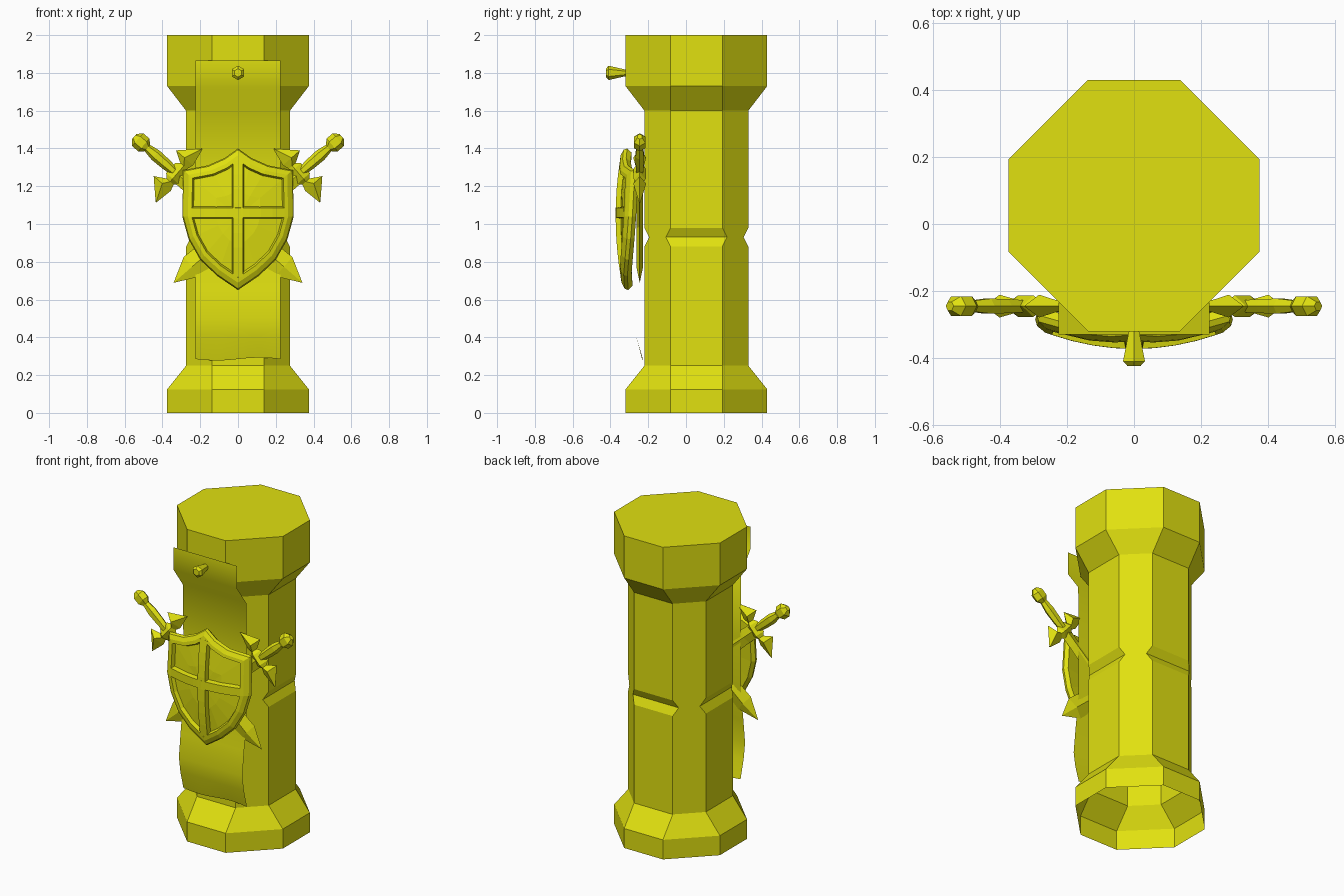
import bpy, bmesh, math
from mathutils import Matrix, Vector

cube = bpy.data.objects.get("Cube")
if cube:
    bpy.data.objects.remove(cube, do_unlink=True)

YELLOW = (0.75, 0.75, 0.005, 1)
mat = bpy.data.materials.new("yellow")
mat.use_nodes = True
mat.diffuse_color = YELLOW
mat.node_tree.nodes["Principled BSDF"].inputs["Base Color"].default_value = YELLOW


def make(name, rings, closed=True, cap_start=True, cap_end=True, smooth=False,
         matrix=Matrix(), recalc=True):
    """Skin a list of equal-length point rings into a mesh object."""
    bm = bmesh.new()
    rows = [[bm.verts.new(matrix @ Vector(p)) for p in ring] for ring in rings]
    n = len(rows[0])
    for a, b in zip(rows, rows[1:]):
        for i in range(n if closed else n - 1):
            j = (i + 1) % n
            bm.faces.new((a[i], a[j], b[j], b[i]))
    if cap_start:
        bm.faces.new(rows[0][::-1])
    if cap_end:
        bm.faces.new(rows[-1])
    if recalc:
        bmesh.ops.remove_doubles(bm, verts=bm.verts, dist=0.0005)
        bmesh.ops.recalc_face_normals(bm, faces=bm.faces)
    for f in bm.faces:
        f.smooth = smooth
    me = bpy.data.meshes.new(name)
    bm.to_mesh(me)
    bm.free()
    me.materials.append(mat)
    ob = bpy.data.objects.new(name, me)
    bpy.context.collection.objects.link(ob)
    return ob


def spindle(name, stations, sides, matrix):
    """Rings along local z from (position, half width, half depth, shift)."""
    rings = []
    for t, w, d, *s in stations:
        off = s[0] if s else 0
        rings.append([(off + w * math.cos(2 * math.pi * i / sides),
                       d * math.sin(2 * math.pi * i / sides), t)
                      for i in range(sides)])
    return make(name, rings, matrix=matrix)


# Eight-sided column, open underneath, with notches on its four main sides
def octagon(z, r, c):
    pts = [(c, -r), (r, -c), (r, c), (c, r), (-c, r), (-r, c), (-r, -c), (-c, -r)]
    return [(x, y + 0.055, z) for x, y in pts]


WIDE, SLIM, NOTCH = (0.375, 0.137), (0.275, 0.137), (0.25, 0.162)
levels = [(0, WIDE), (0.125, WIDE), (0.25, SLIM), (0.88, SLIM), (0.93, NOTCH),
          (0.98, SLIM), (1.6, SLIM), (1.73, WIDE), (2, WIDE)]
make("column", [octagon(z, *size) for z, size in levels], cap_start=False)

# Hanging cloth banner
drape = [(1.865, -0.33), (1.72, -0.33), (1.59, -0.236), (1.2, -0.232),
         (0.85, -0.235), (0.65, -0.26), (0.5, -0.277), (0.4, -0.262), (0.285, -0.231)]
cols = [-0.225 + 0.45 * i / 8 for i in range(9)]
make("banner", [[(x, y, z + (0.008 * math.sin(14 * x) if z < 0.3 else 0)) for x in cols]
                for z, y in reversed(drape)],
     closed=False, cap_start=False, cap_end=False, smooth=True, recalc=False)

# Nail holding the banner
spindle("nail", [(0.3, 0.013, 0.013), (0.41, 0.038, 0.038), (0.424, 0.022, 0.022)], 6,
        Matrix.Translation((0, 0, 1.8)) @ Matrix.Rotation(math.radians(90), 4, 'X')
        @ Matrix.Rotation(math.radians(30), 4, 'Z'))

# Shield: domed plate with raised bevelled rim
MID = 1.04


def dome(x, z):
    return -0.373 + 0.7 * x * x + 0.26 * (z - MID) ** 2


half = [(0.07, 1.35), (0.16, 1.31), (0.29, 1.285), (0.295, 1.04), (0.262, 0.92),
        (0.2, 0.81), (0.11, 0.725)]
outline = [(0, 1.4)] + half + [(0, 0.65)] + [(-x, z) for x, z in reversed(half)]


def shield_ring(scale, depth):
    ring = [(x * scale, MID + (z - MID) * scale) for x, z in outline]
    return [(x, dome(x, z) + depth, z) for x, z in ring]


layers = [(0, 0.075), (0.5, 0.07), (0.94, 0.055), (1, 0.028), (0.98, 0.01), (0.9, 0),
          (0.83, 0), (0.8, 0.026), (0.4, 0.026), (0, 0.026)]
make("shield", [shield_ring(s, d) for s, d in layers], cap_start=False, cap_end=False)


# Shield cross bars, following the dome
def bar(name, path, across):
    rings = []
    for x, z in path:
        ring = []
        for side, depth in ((-0.034, 0.04), (-0.026, 0), (0.026, 0), (0.034, 0.04)):
            px, pz = x + side * across[0], z + side * across[1]
            ring.append((px, dome(px, pz) + depth, pz))
        rings.append(ring)
    make(name, rings)


bar("shield_upright", [(0, 0.72 + 0.62 * i / 8) for i in range(9)], (1, 0))
bar("shield_crossbar", [(-0.245 + 0.49 * i / 8, 1.06) for i in range(9)], (0, 1))

# Two crossed swords behind the shield
along = Vector((0.755, 0, -0.656))
across = Vector((0.656, 0, 0.755))
frame = Matrix.Identity(4)
for i, axis in enumerate((across, Vector((0, -1, 0)), along, Vector((-0.512, -0.245, 1.43)))):
    for k in range(3):
        frame[k][i] = axis[k]

pommel = [(-0.05, 0.018, 0.015), (-0.025, 0.045, 0.034), (0.018, 0.045, 0.034),
          (0.045, 0.02, 0.018)]
grip = [(0.03, 0.02, 0.018), (0.1, 0.032, 0.026), (0.17, 0.03, 0.024), (0.25, 0.022, 0.02)]
blade = [(0.24, 0.045, 0.018), (0.35, 0.045, 0.018), (1.0, 0.068, 0.018), (1.13, 0, 0)]
guard_half = [(0.035, 0.045, 0.032, 0), (0.055, 0.024, 0.022, 0),
              (0.09, 0.06, 0.034, 0.025), (0.187, 0.002, 0.004, -0.015)]
guard = [(-t, *rest) for t, *rest in reversed(guard_half)] + guard_half
turn = Matrix.Translation((0, 0, 0.25)) @ Matrix.Rotation(math.radians(90), 4, 'Y')

for side, sign in (("right", 1), ("left", -1)):
    place = Matrix.Diagonal((sign, 1, 1, 1)) @ frame
    spindle(side + "_sword_pommel", pommel, 6, place)
    spindle(side + "_sword_grip", grip, 6, place)
    spindle(side + "_sword_blade", blade, 4, place)
    spindle(side + "_sword_guard", guard, 4, place @ turn)
